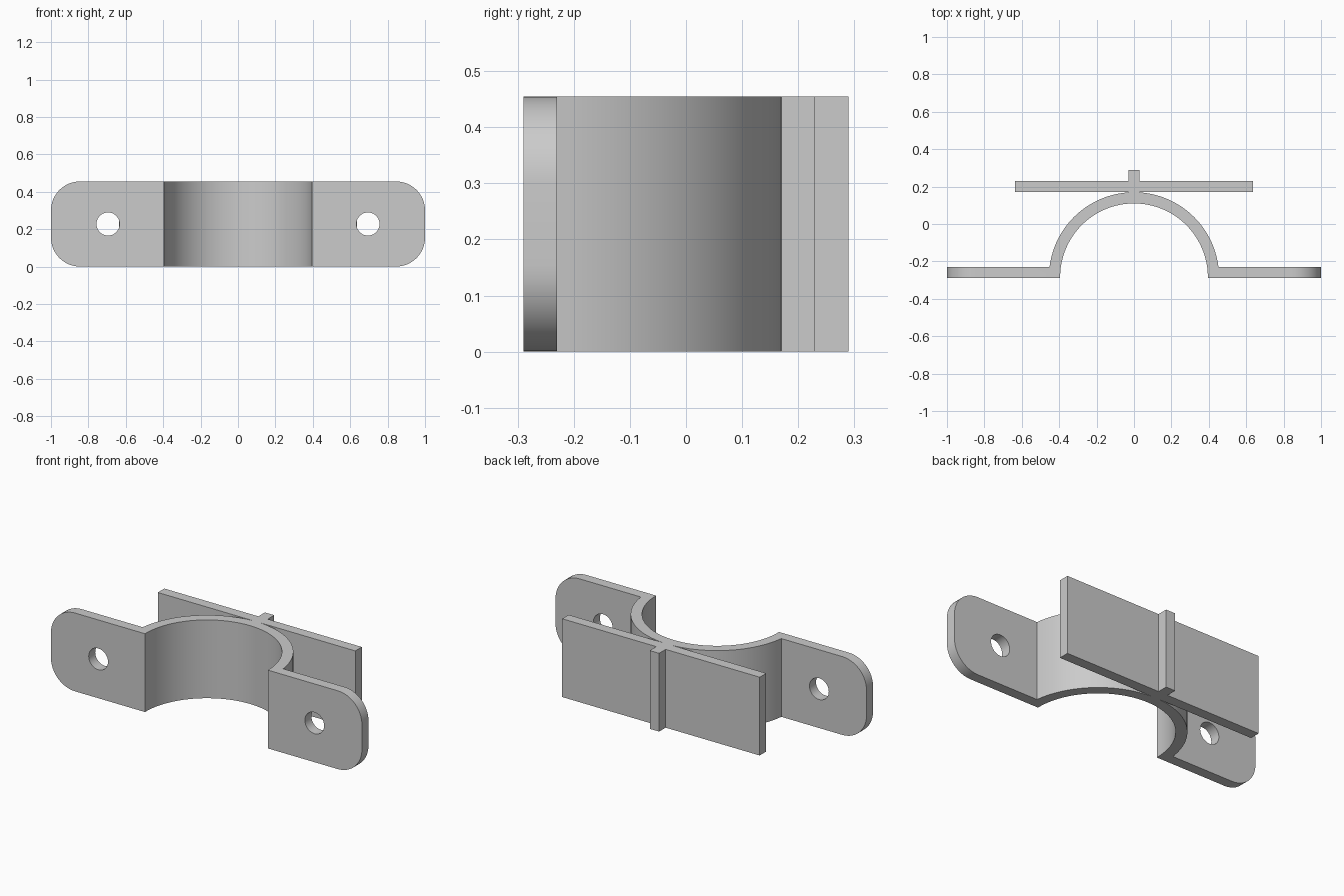
import bpy, bmesh, math
from mathutils import Matrix

if "Cube" in bpy.data.objects:
    bpy.data.objects.remove(bpy.data.objects["Cube"])

HEIGHT = 0.455
FRONT, TAB_BACK = -0.29, -0.23
INNER, OUTER = 0.395, 0.455
CENTRE_Y = -0.285

grey = bpy.data.materials.new("plain grey")
grey.use_nodes = True
colour = (0.6, 0.6, 0.6, 1)
grey.diffuse_color = colour
grey.node_tree.nodes["Principled BSDF"].inputs["Base Color"].default_value = colour


def extrude_profile(bm, points):
    """Extrude a closed xy outline up to the full height."""
    base = bm.faces.new([bm.verts.new((x, y, 0)) for x, y in points])
    result = bmesh.ops.extrude_face_region(bm, geom=[base])
    top = [v for v in result["geom"] if isinstance(v, bmesh.types.BMVert)]
    bmesh.ops.translate(bm, verts=top, vec=(0, 0, HEIGHT))
    bmesh.ops.recalc_face_normals(bm, faces=bm.faces)


def finish(bm, name):
    mesh = bpy.data.meshes.new(name)
    bm.to_mesh(mesh)
    bm.free()
    mesh.materials.append(grey)
    obj = bpy.data.objects.new(name, mesh)
    bpy.context.collection.objects.link(obj)
    return obj


def arc(radius, start, end, steps=48):
    return [(radius * math.cos(a), CENTRE_Y + radius * math.sin(a))
            for a in (start + (end - start) * i / steps for i in range(steps + 1))]


# Clamp: half ring with a flat tab on each side
foot = math.asin((TAB_BACK - CENTRE_Y) / OUTER)
outline = [(-1, FRONT), (-INNER, FRONT)]
outline += arc(INNER, math.pi, 0)
outline += [(INNER, FRONT), (1, FRONT), (1, TAB_BACK)]
outline += arc(OUTER, foot, math.pi - foot)
outline += [(-1, TAB_BACK)]
bm = bmesh.new()
extrude_profile(bm, outline)

# Rounded outer corners of the tabs
corners = [e for e in bm.edges if all(abs(v.co.x) > 0.99 for v in e.verts)
           and abs(e.verts[0].co.y - e.verts[1].co.y) > 0.01]
bmesh.ops.bevel(bm, geom=corners, offset=0.155, segments=12, profile=0.5,
                affect='EDGES')
clamp = finish(bm, "clamp")

# Screw holes
bm = bmesh.new()
for side in (-1, 1):
    place = (Matrix.Translation((side * 0.695, TAB_BACK, HEIGHT / 2))
             @ Matrix.Rotation(math.pi / 2, 4, 'X'))
    bmesh.ops.create_cone(bm, cap_ends=True, segments=40, radius1=0.062,
                          radius2=0.062, depth=0.3, matrix=place)
cutter = finish(bm, "hole_cutter")
cutter.hide_render = True
holes = clamp.modifiers.new("holes", 'BOOLEAN')
holes.operation = 'DIFFERENCE'
holes.solver = 'EXACT'
holes.object = cutter
bpy.context.view_layer.objects.active = clamp
bpy.ops.object.modifier_apply(modifier=holes.name)
bpy.data.objects.remove(cutter)

# Back plate with its centre rib, one cross-shaped profile
half = [(0.03, 0.163), (0.03, 0.17), (0.635, 0.17),
        (0.635, 0.23), (0.03, 0.23), (0.03, 0.29)]
bm = bmesh.new()
extrude_profile(bm, half + [(-x, y) for x, y in reversed(half)])
plate = finish(bm, "back_plate")

# Smooth curves, sharp edges
for obj in (clamp, plate):
    bpy.ops.object.select_all(action='DESELECT')
    obj.select_set(True)
    bpy.context.view_layer.objects.active = obj
    bpy.ops.object.shade_smooth_by_angle(angle=math.radians(30))
